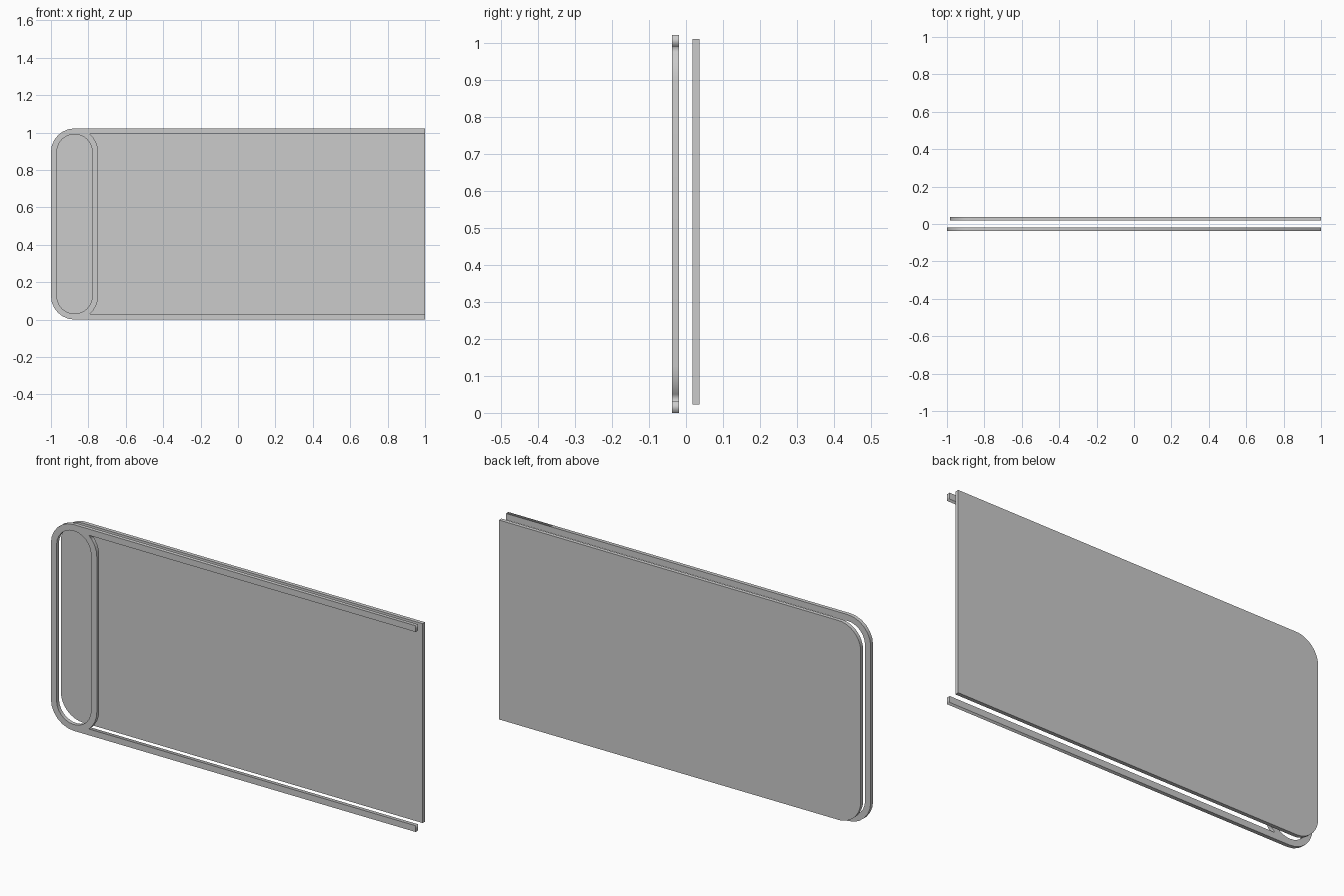
import bpy, math

if "Cube" in bpy.data.objects:
    bpy.data.objects.remove(bpy.data.objects["Cube"])

H = 1.022          # overall height
R = 0.126          # outer radius of the end loop
T = 0.031          # width of the frame bars
DEPTH = 0.019      # thickness of frame and panel
CX = -1 + R        # centre line of the end loop
Z_LOW, Z_HIGH = R, H - R


def arc(cx, cz, r, start, end, steps):
    """Points on an arc in the x-z plane, angles in degrees."""
    angles = [math.radians(start + (end - start) * i / steps) for i in range(steps + 1)]
    return [(cx + r * math.cos(a), cz + r * math.sin(a)) for a in angles]


def plate(name, outlines, y):
    """Upright plate extruded from closed outlines; inner outlines become holes."""
    curve = bpy.data.curves.new(name, 'CURVE')
    curve.dimensions = '2D'
    curve.fill_mode = 'BOTH'
    curve.extrude = DEPTH / 2
    for pts in outlines:
        spline = curve.splines.new('POLY')
        spline.points.add(len(pts) - 1)
        for p, (x, z) in zip(spline.points, pts):
            p.co = (x, z, 0, 1)
        spline.use_cyclic_u = True
    obj = bpy.data.objects.new(name, curve)
    bpy.context.collection.objects.link(obj)
    obj.location.y = y
    obj.rotation_euler.x = math.pi / 2
    bpy.ops.object.select_all(action='DESELECT')
    obj.select_set(True)
    bpy.context.view_layer.objects.active = obj
    bpy.ops.object.convert(target='MESH')
    obj = bpy.context.object
    bpy.ops.object.mode_set(mode='EDIT')
    bpy.ops.mesh.select_all(action='SELECT')
    bpy.ops.mesh.remove_doubles(threshold=0.0001)
    bpy.ops.mesh.normals_make_consistent(inside=False)
    bpy.ops.object.mode_set(mode='OBJECT')
    return obj


# Front frame: rounded end loop with two long rails, open on the right
tip = math.degrees(math.asin((R - T) / R))
outer = (arc(CX, Z_LOW, R, 270, 180, 6) + arc(CX, Z_HIGH, R, 180, 90, 6)
         + [(1, H), (1, H - T)]
         + arc(CX, Z_HIGH, R, tip, 0, 4) + arc(CX, Z_LOW, R, 0, -tip, 4)
         + [(1, T), (1, 0)])
slot = arc(CX, Z_HIGH, R - T, 0, 180, 12) + arc(CX, Z_LOW, R - T, 180, 360, 12)
plate("front_frame", [outer, slot], -0.028)

# Back panel: solid sheet with rounded left corners
px, pz0, pz1, pr = -0.984, 0.023, 1.011, 0.122
sheet = (arc(px + pr, pz0 + pr, pr, 270, 180, 16)
         + arc(px + pr, pz1 - pr, pr, 180, 90, 16)
         + [(1, pz1), (1, pz0)])
plate("back_panel", [sheet], 0.0275)
bpy.ops.object.shade_smooth_by_angle(angle=math.radians(30))
